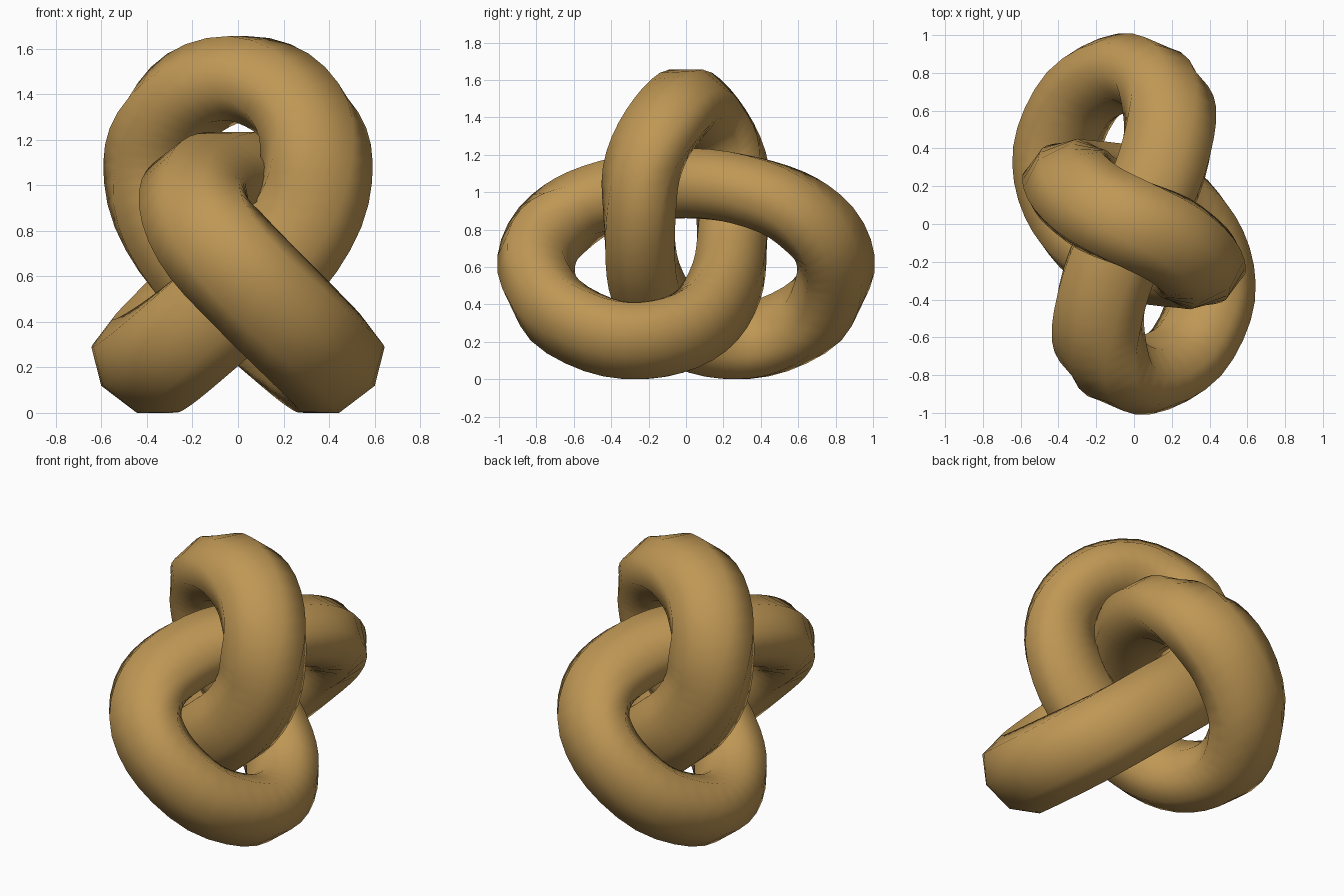
import bpy
import bmesh
import math
from mathutils import Vector

if "Cube" in bpy.data.objects:
    bpy.data.objects.remove(bpy.data.objects["Cube"])

WIDE, THIN, SIDES, STEPS = .254, .201, 8, 3

# Half of the knot: centre line point, then the direction of the section's wide axis
half = [
    ((0, 0, 1.472), (.4, .93, 0)),
    ((.19, -.085, 1.41), (.55, .8, .1)),
    ((.31, -.18, 1.27), (.75, .6, 0)),
    ((.345, -.24, 1.10), (.92, .35, 0)),
    ((.315, -.25, .90), (1, .1, 0)),
    ((.19, -.245, .69), (.85, 0, -.5)),
    ((0, -.215, .52), (.7, 0, -.7)),
    ((-.20, -.12, .35), (.73, 0, -.68)),
    ((-.33, .03, .25), (.76, 0, -.64)),
    ((-.405, .25, .208), (.79, 0, -.61)),
    ((-.39, .47, .24), (.79, -.05, -.61)),
    ((-.26, .70, .37), (.77, -.2, -.63)),
    ((-.06, .80, .57), (.77, -.37, -.6)),
    ((.10, .765, .74), (.83, -.3, -.5)),
    ((.18, .64, .87), (.93, -.15, -.3)),
    ((.185, .47, .965), (1, 0, -.1)),
    ((.12, .23, 1.03), (1, 0, 0)),
    ((0, 0, 1.05), (1, 0, 0)),
]
half = [(Vector(p), Vector(w)) for p, w in half]
# The other half is the same path turned half a circle about the vertical axis
turned = [(Vector((-p.x, -p.y, p.z)), Vector((w.x, w.y, -w.z)))
          for p, w in reversed(half[1:-1])]
path = half + turned


def smooth(a, b, c, d, t):
    """Curve through b and c."""
    return .5 * (2 * b + (c - a) * t + (2 * a - 5 * b + 4 * c - d) * t * t
                 + (3 * b - a - 3 * c + d) * t ** 3)


# Evenly sampled closed centre line
count = len(path)
samples = []
for i in range(count):
    keys = [path[(i + k) % count] for k in (-1, 0, 1, 2)]
    for s in range(STEPS):
        samples.append([smooth(*[k[j] for k in keys], s / STEPS) for j in (0, 1)])

# Flattened eight-sided section swept along the centre line
bm = bmesh.new()
rings = []
total = len(samples)
for i, (point, wide) in enumerate(samples):
    tangent = (samples[(i + 1) % total][0] - samples[i - 1][0]).normalized()
    wide = (wide - tangent * wide.dot(tangent)).normalized()
    thin = tangent.cross(wide)
    ring = []
    for k in range(SIDES):
        a = math.tau * (k + .5) / SIDES
        ring.append(bm.verts.new(point + wide * WIDE * math.cos(a)
                                 + thin * THIN * math.sin(a)))
    rings.append(ring)
for i, ring in enumerate(rings):
    after = rings[(i + 1) % total]
    for k in range(SIDES):
        n = (k + 1) % SIDES
        bm.faces.new((ring[k], ring[n], after[n], after[k])).smooth = True
bmesh.ops.recalc_face_normals(bm, faces=bm.faces)

# Rest the lowest point on the ground
low = min(v.co.z for v in bm.verts)
bmesh.ops.translate(bm, verts=bm.verts, vec=(0, 0, -low))

mesh = bpy.data.meshes.new("knot_tube")
bm.to_mesh(mesh)
bm.free()
knot = bpy.data.objects.new("knot_tube", mesh)
bpy.context.collection.objects.link(knot)

# One warm tan colour
tan = bpy.data.materials.new("warm_tan")
tan.diffuse_color = (.52, .31, .09, 1)
tan.use_nodes = True
tan.node_tree.nodes["Principled BSDF"].inputs["Base Color"].default_value = tan.diffuse_color
mesh.materials.append(tan)
